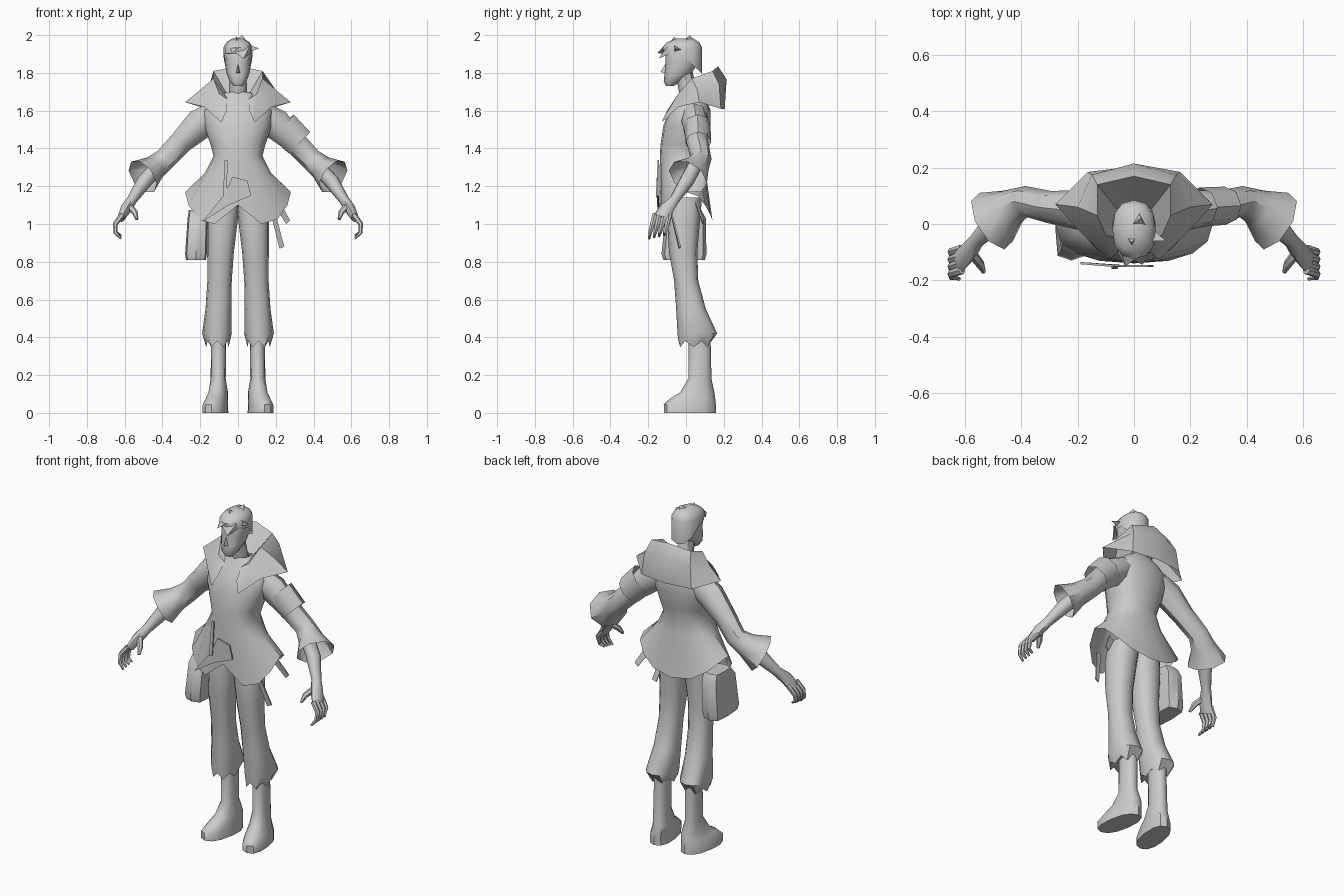
import bpy, bmesh, math
from mathutils import Vector

grey = bpy.data.materials.new("plain grey")
grey.diffuse_color = (0.6, 0.6, 0.6, 1)


def make(name, verts, faces, angle=45):
    me = bpy.data.meshes.new(name)
    me.from_pydata([tuple(v) for v in verts], [], faces)
    bm = bmesh.new()
    bm.from_mesh(me)
    bmesh.ops.recalc_face_normals(bm, faces=bm.faces[:])
    bm.to_mesh(me)
    bm.free()
    me.materials.append(grey)
    me.shade_smooth()
    me.set_sharp_from_angle(angle=math.radians(angle))
    ob = bpy.data.objects.new(name, me)
    bpy.context.collection.objects.link(ob)
    return ob


def skin(name, rows, closed=True, caps=(True, True), angle=45):
    """Bridge equal-length rows of points."""
    n = len(rows[0])
    faces = []
    for r in range(len(rows) - 1):
        for i in range(n if closed else n - 1):
            j = (i + 1) % n
            faces.append((r * n + i, r * n + j, r * n + n + j, r * n + n + i))
    if closed and caps[0]:
        faces.append(tuple(range(n)))
    if closed and caps[1]:
        faces.append(tuple(range((len(rows) - 1) * n, len(rows) * n)))
    return make(name, [p for row in rows for p in row], faces, angle)


def ring(z, yf, yb, x0, x1, n=12, power=0.85):
    """Level oval between front/back y and left/right x."""
    pts = []
    for i in range(n):
        a = 2 * math.pi * i / n
        c, s = math.cos(a), math.sin(a)
        c = math.copysign(abs(c) ** power, c)
        s = math.copysign(abs(s) ** power, s)
        pts.append(Vector(((x0 + x1) / 2 + (x1 - x0) / 2 * c,
                           (yf + yb) / 2 + (yb - yf) / 2 * s, z)))
    return pts


def tube(name, path, n=8, side=1, caps=(True, True)):
    """Limb along (x, y, z, r_front_view, r_depth)."""
    c = [Vector((p[0] * side, p[1], p[2])) for p in path]
    rows = []
    for k, p in enumerate(path):
        t = (c[min(k + 1, len(c) - 1)] - c[max(k - 1, 0)]).normalized()
        u = t.cross(Vector((0, 1, 0))).normalized()
        v = u.cross(t)
        rows.append([c[k] + u * p[3] * math.cos(a) + v * p[-1] * math.sin(a)
                     for a in (2 * math.pi * i / n for i in range(n))])
    return skin(name, rows, caps=caps)


def spike(name, a, b, tip, base2):
    """Thin tapering hair lock."""
    mid = (Vector(a) + Vector(b)) / 2
    return make(name, [a, b, base2, tip, mid], [(0, 1, 3), (1, 2, 3), (2, 0, 3)], 30)


def plate(name, quad, thick=(0, 0.008, 0)):
    q = [Vector(p) for p in quad]
    return skin(name, [q, [p + Vector(thick) for p in q]], angle=30)


# Head and neck
skin("head", [ring(z, f, b, -x, x) for z, f, b, x in (
    (1.73, -.105, -.065, .022), (1.755, -.118, -.03, .044), (1.80, -.113, .03, .062),
    (1.86, -.108, .07, .070), (1.91, -.11, .078, .073), (1.95, -.09, .065, .06),
    (1.972, -.05, .03, .03))])
tube("neck", [(0, .04, 1.60, .06), (0, .015, 1.68, .048), (0, -.01, 1.80, .045)])
make("nose", [(0, -.105, 1.855), (-.016, -.1, 1.795), (.016, -.1, 1.795), (0, -.135, 1.805)],
     [(0, 1, 3), (0, 3, 2), (1, 2, 3)])

# Hair cap, lower at the back, with loose locks
cap = []
for z, f, b, x in ((1.90, -.118, .085, .077), (1.935, -.125, .085, .077),
                   (1.962, -.10, .07, .062), (1.982, -.055, .04, .03)):
    row = ring(z, f, b, -x, x)
    for p in row:
        if z < 1.91:
            p.z -= max(0, p.y + .03) * .9
    cap.append(row)
skin("hair", cap, caps=(False, True))
spike("crown_lock", (-.03, -.02, 1.965), (.05, -.02, 1.96), (.025, .022, 2.0), (.01, .06, 1.95))
spike("top_lock", (-.04, -.03, 1.96), (.03, -.03, 1.96), (-.01, -.065, 1.992), (0, -.1, 1.93))
spike("front_lock", (-.06, -.1, 1.90), (.02, -.11, 1.95), (-.03, -.152, 1.905), (-.05, -.08, 1.95))
spike("fringe_lock", (-.03, -.115, 1.92), (.06, -.1, 1.94), (.03, -.145, 1.875), (.06, -.09, 1.90))
spike("side_lock", (.06, -.06, 1.91), (.06, -.01, 1.92), (.112, -.06, 1.93), (.05, -.06, 1.95))

# Jacket with flared, pointed hem
jacket = [ring(z, f, b, -x, x, 16) for z, f, b, x in (
    (1.70, -.03, .08, .06), (1.66, -.05, .11, .12), (1.60, -.09, .13, .185),
    (1.52, -.12, .13, .18), (1.42, -.135, .115, .145), (1.36, -.138, .10, .13),
    (1.27, -.14, .105, .175), (1.12, -.14, .14, .28))]
front_hem = {0: 1.18, 1: 1.10, 2: 1.025, 3: 1.0, 4: 1.10}
for i, p in enumerate(jacket[-1]):
    if i > 8:
        p.z = front_hem[min(i - 8, 16 - i)]
    else:
        p.z = 1.02 + .15 * math.cos(2 * math.pi * i / 16) ** 2
skin("jacket", jacket, caps=(False, False))

# Large hooded collar: neck edge, ridge, shoulder, lower edge (half, mirrored)
half = (
    ((0, .07, 1.70), (.06, .05, 1.69), (.075, -.01, 1.68), (.055, -.05, 1.66), (.06, -.10, 1.60)),
    ((0, .17, 1.835), (.13, .14, 1.81), (.13, .03, 1.77), (.10, -.04, 1.69), (.075, -.115, 1.57)),
    ((0, .215, 1.765), (.15, .175, 1.74), (.20, .06, 1.71), (.14, -.055, 1.65), (.08, -.125, 1.55)),
    ((0, .205, 1.61), (.165, .185, 1.61), (.28, .07, 1.645), (.18, -.04, 1.62), (.09, -.125, 1.54)))
skin("hood_collar", [[(-x, y, z) for x, y, z in row[:0:-1]] + list(row) for row in half],
     closed=False, angle=40)

for s, label in ((-1, "right"), (1, "left")):
    # Sleeve with wide cuff
    tube(label + "_sleeve", [(.12, .04, 1.58, .07, .07), (.20, .05, 1.53, .082, .07),
                             (.30, .06, 1.435, .062, .058), (.385, .08, 1.345, .058, .055),
                             (.44, .055, 1.30, .066, .07), (.505, .01, 1.25, .10, .115)],
         side=s, caps=(True, False))
    tube(label + "_forearm", [(.40, .06, 1.33, .04), (.50, .0, 1.22, .04), (.56, -.06, 1.13, .027),
                              (.59, -.10, 1.085, .03, .038), (.62, -.13, 1.03, .02, .045)], side=s)
    # Curled fingers and thumb
    for i in range(4):
        y = -.165 + .026 * i
        tube(f"{label}_finger_{i + 1}", [(.612, y, 1.05, .015), (.65, y - .012, 1.0, .014),
                                         (.648, y - .025, .955, .011),
                                         (.62, y - .03, .922 + .006 * i, .006)], 6, s)
    tube(label + "_thumb", [(.58, -.10, 1.10, .018), (.545, -.145, 1.06, .016),
                            (.535, -.17, 1.025, .008)], 6, s)

    # Trouser leg with uneven hem
    leg = [ring(z, f, b, s * x0, s * x1) for z, f, b, x0, x1 in (
        (1.14, -.09, .085, -.01, .15), (1.03, -.10, .075, .0, .165), (.85, -.09, .06, .022, .163),
        (.70, -.063, .065, .033, .162), (.55, -.052, .105, .035, .172),
        (.42, -.045, .165, .033, .19), (.36, -.04, .12, .05, .168))]
    for i, p in enumerate(leg[-1]):
        p.z += .02 if i % 2 else -.012
    skin(label + "_trouser_leg", leg)

    # Boot, toe turned outward
    boot = [ring(z, f, b, s * (c - r), s * (c + r)) for z, f, b, c, r in (
        (0, -.115, .158, .12, .066), (.045, -.118, .158, .12, .063), (.075, -.085, .155, .115, .056),
        (.11, -.03, .15, .11, .05), (.18, .012, .135, .105, .04), (.40, .015, .13, .102, .04))]
    for p in (p for row in boot[:4] for p in row):
        p.x += s * .14 * (.02 - p.y)
    skin(label + "_boot", boot)

# Arm band on one sleeve
tube("arm_band", [(.235, .06, 1.52, .085, .07), (.325, .065, 1.43, .08, .068)], 8, 1,
     (False, False))

# Hip bag
skin("hip_bag", [ring(z, f, b, x0, x1, 8, .45) for z, f, b, x0, x1 in (
    (.81, -.12, .10, -.275, -.17), (.84, -.13, .108, -.28, -.165),
    (1.03, -.11, .105, -.267, -.16), (1.075, -.07, .08, -.26, -.16))], angle=35)

# Hanging straps and belt pieces
plate("front_strap", [(.165, -.09, 1.09), (.19, -.09, 1.09), (.245, -.035, .88), (.22, -.04, .87)])
plate("back_strap", [(.19, .05, 1.10), (.22, .05, 1.12), (.275, .085, 1.02), (.255, .085, 1.0)])
plate("belt_flap", [(-.19, -.143, 1.01), (-.05, -.153, 1.10), (.07, -.153, 1.15), (.05, -.153, 1.23),
                    (-.03, -.153, 1.25), (-.07, -.153, 1.16)])
plate("belt_tail", [(-.07, -.15, 1.34), (-.055, -.15, 1.34), (-.06, -.16, 1.14), (-.08, -.16, 1.14)])
